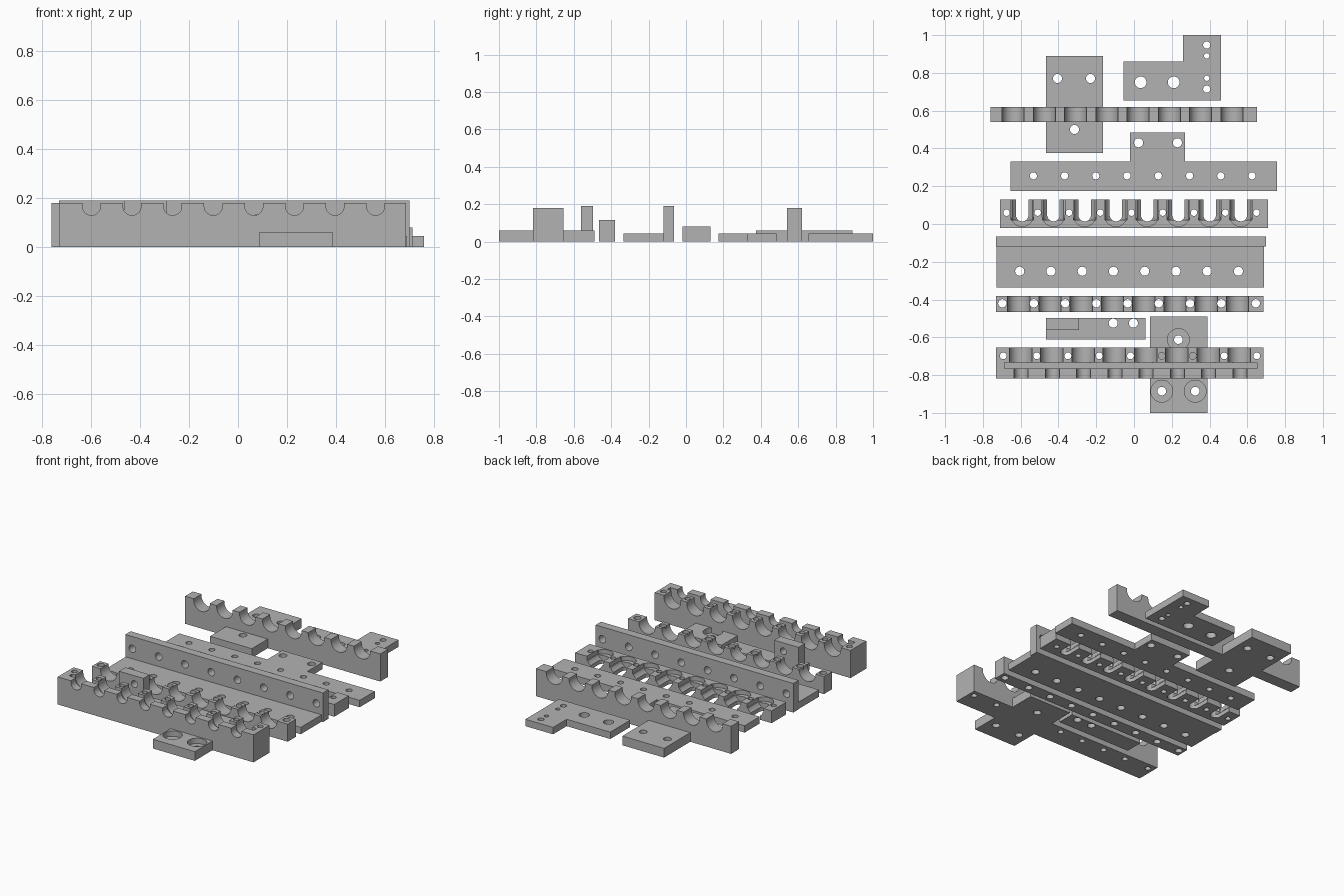
import bpy, bmesh, math
from mathutils import Vector

cube = bpy.data.objects.get("Cube")
if cube:
    bpy.data.objects.remove(cube)

grey = bpy.data.materials.new("plain grey")
grey.use_nodes = True
GREY = (0.45, 0.45, 0.45, 1)
grey.diffuse_color = GREY
grey.node_tree.nodes["Principled BSDF"].inputs["Base Color"].default_value = GREY

PITCH = 0.1654


def row(start, count=8, step=PITCH):
    return [start + i * step for i in range(count)]


# Outlines in a plane, extruded along z or y
def circle(cx, cy, r, n=28):
    return [(cx + r * math.cos(2 * math.pi * i / n),
             cy + r * math.sin(2 * math.pi * i / n)) for i in range(n)]


def u_shape(cx, cy, r, top, n=18):
    arc = [(cx + r * math.cos(math.pi * (1 + i / n)),
            cy + r * math.sin(math.pi * (1 + i / n))) for i in range(n + 1)]
    return arc + [(cx + r, top), (cx - r, top)]


def rect(x0, x1, y0, y1):
    return [(x0, y0), (x1, y0), (x1, y1), (x0, y1)]


def make(name, outlines, lo, hi, axis="z"):
    bm = bmesh.new()
    for pts in outlines:
        place = (lambda a, b: (a, b, lo)) if axis == "z" else (lambda a, b: (a, lo, b))
        face = bm.faces.new([bm.verts.new(place(a, b)) for a, b in pts])
        new = bmesh.ops.extrude_face_region(bm, geom=[face])["geom"]
        shift = Vector((0, 0, hi - lo)) if axis == "z" else Vector((0, hi - lo, 0))
        bmesh.ops.translate(bm, vec=shift,
                            verts=[g for g in new if isinstance(g, bmesh.types.BMVert)])
    bmesh.ops.recalc_face_normals(bm, faces=bm.faces)
    mesh = bpy.data.meshes.new(name)
    bm.to_mesh(mesh)
    bm.free()
    mesh.materials.append(grey)
    ob = bpy.data.objects.new(name, mesh)
    bpy.context.scene.collection.objects.link(ob)
    return ob


def cut(ob, outlines, lo, hi, axis="z"):
    tool = make("cutter", outlines, lo, hi, axis)
    tool.hide_render = True
    mod = ob.modifiers.new("cut", "BOOLEAN")
    mod.operation = "DIFFERENCE"
    mod.solver = "EXACT"
    mod.object = tool
    graph = bpy.context.evaluated_depsgraph_get()
    result = bpy.data.meshes.new_from_object(ob.evaluated_get(graph))
    ob.modifiers.clear()
    ob.data = result
    bpy.data.objects.remove(tool)


def holes(ob, spots, r, lo=-0.1, hi=0.4, axis="z"):
    cut(ob, [circle(a, b, r) for a, b in spots], lo, hi, axis)


def notches(ob, xs, z, r, y0, y1):
    cut(ob, [u_shape(x, z, r, 0.4) for x in xs], y0, y1, "y")


# Rear notched bar
bar = make("rear_notched_bar", [rect(-0.76, 0.65, 0.54, 0.62)], 0, 0.18)
notches(bar, row(-0.64), 0.17, 0.058, 0.4, 0.8)

# Rear mounting plate under the bar
plate = make("rear_mount_plate", [rect(-0.465, -0.163, 0.375, 0.89)], 0, 0.06)
holes(plate, [(-0.405, 0.77), (-0.23, 0.77), (-0.315, 0.5)], 0.024)

# Corner plate
corner = make("corner_plate", [[(-0.055, 0.655), (0.46, 0.655), (0.46, 1.0), (0.26, 1.0),
                                (0.26, 0.86), (-0.055, 0.86)]], 0, 0.045)
holes(corner, [(0.035, 0.75), (0.21, 0.75)], 0.031)
holes(corner, [(0.385, 0.947), (0.385, 0.714)], 0.019)
holes(corner, [(0.385, 0.89), (0.385, 0.772)], 0.014)

# Tabbed strip
strip = make("tabbed_strip", [[(-0.655, 0.175), (0.757, 0.175), (0.757, 0.33), (0.27, 0.33),
                               (0.27, 0.485), (-0.02, 0.485), (-0.02, 0.33),
                               (-0.655, 0.33)]], 0, 0.045)
holes(strip, [(x, 0.255) for x in row(-0.533)], 0.019)
holes(strip, [(0.024, 0.43), (0.23, 0.43)], 0.024)

# Comb with stepped U slots
comb = make("slotted_comb", [rect(-0.71, 0.71, -0.02, 0.13)], 0, 0.08)
slots = row(-0.592)
cut(comb, [u_shape(x, 0.047, 0.06, 0.3) for x in slots], 0.052, 0.2)
notches(comb, slots, 0.075, 0.059, 0.02, 0.3)
cut(comb, [u_shape(x, 0.047, 0.033, 0.3) for x in slots], -0.1, 0.2)
holes(comb, [(x, 0.06) for x in row(-0.675, 9)], 0.017)

# Angle bracket: base and upright wall
base = make("bracket_base", [rect(-0.727, 0.688, -0.335, -0.12)], 0, 0.045)
holes(base, [(x, -0.25) for x in row(-0.605)], 0.024)
wall = make("bracket_wall", [rect(-0.73, 0.698, -0.12, -0.065)], 0, 0.19)
holes(wall, [(x, 0.11) for x in row(-0.68, 8, 0.19)], 0.024, -0.3, 0.1, "y")

# Low notched bar
low = make("low_notched_bar", [rect(-0.73, 0.685, -0.465, -0.38)], 0, 0.115)
notches(low, row(-0.61), 0.11, 0.059, -0.6, -0.2)
holes(low, [(-0.697, -0.42)] + [(x, -0.42) for x in row(-0.53, 7)] + [(0.645, -0.42)], 0.022)

# Small bracket with an upright block
foot = make("small_bracket_base", [rect(-0.465, 0.062, -0.612, -0.497)], 0, 0.045)
holes(foot, [(-0.11, -0.525), (-0.003, -0.525)], 0.024)
block = make("small_bracket_block", [rect(-0.465, -0.29, -0.562, -0.497)], 0.045, 0.19)
holes(block, [(-0.355, 0.135)], 0.022, -0.7, -0.4, "y")

# Front block: wide rear notches, narrow front notches, long groove
front = make("front_block", [rect(-0.73, 0.685, -0.818, -0.655)], 0, 0.18)
notches(front, row(-0.6), 0.167, 0.06, -0.735, -0.5)
notches(front, row(-0.597), 0.167, 0.037, -0.9, -0.765)
cut(front, [rect(-0.685, 0.65, -0.766, -0.734)], 0.09, 0.3)
holes(front, [(-0.692, -0.698)] + [(x, -0.698) for x in row(-0.515, 7)] + [(0.65, -0.698)], 0.018)

# Front mounting plate with counterbored holes
mount = make("front_mount_plate", [rect(0.085, 0.388, -1.0, -0.49)], 0, 0.06)
bores = [(0.235, -0.612), (0.147, -0.885), (0.324, -0.885)]
holes(mount, bores, 0.058, 0.025, 0.2)
holes(mount, bores, 0.023)

# Smooth the round cuts while keeping the edges crisp
for ob in bpy.context.scene.objects:
    ob.select_set(ob.type == "MESH")
bpy.context.view_layer.objects.active = front
bpy.ops.object.shade_smooth_by_angle(angle=math.radians(30))
